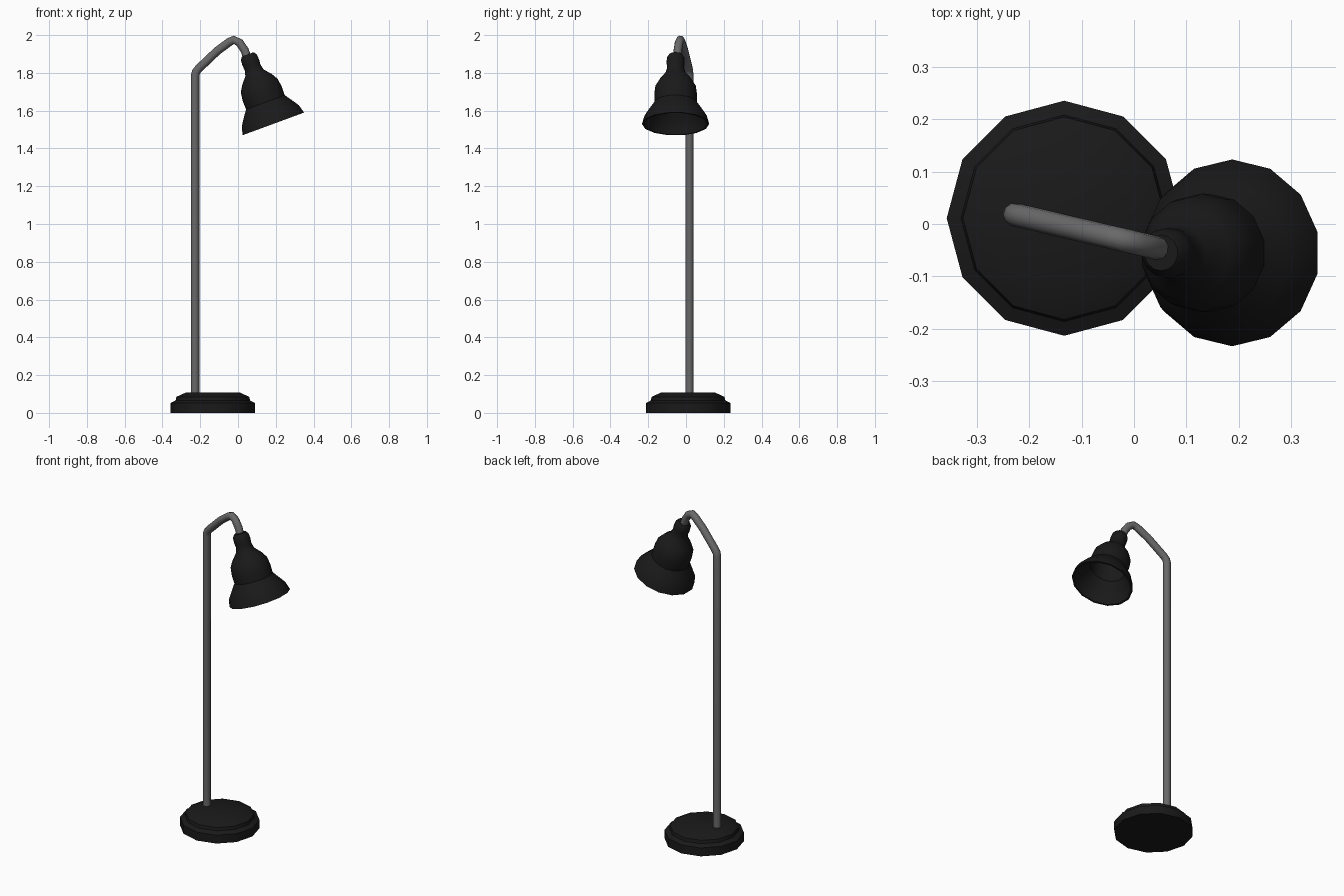
import bpy, bmesh, math
from mathutils import Matrix, Vector

if "Cube" in bpy.data.objects:
    bpy.data.objects.remove(bpy.data.objects["Cube"])


def material(name, value):
    m = bpy.data.materials.new(name)
    m.diffuse_color = (value, value, value, 1)
    m.use_nodes = True
    m.node_tree.nodes["Principled BSDF"].inputs["Base Color"].default_value = m.diffuse_color
    return m


black = material("black_enamel", 0.01)
metal = material("grey_metal", 0.14)


def finish(ob, mat, angle):
    ob.data.materials.clear()
    ob.data.materials.append(mat)
    bpy.ops.object.select_all(action='DESELECT')
    ob.select_set(True)
    bpy.context.view_layer.objects.active = ob
    bpy.ops.object.shade_smooth_by_angle(angle=math.radians(angle))


def lathe(name, profile, sides, matrix, mat, start=math.pi / 2):
    """Revolve (radius, height) points; both ends are closed."""
    bm = bmesh.new()
    rings = []
    for r, z in profile:
        rings.append([bm.verts.new((r * math.cos(start + 2 * math.pi * i / sides),
                                    r * math.sin(start + 2 * math.pi * i / sides), z))
                      for i in range(sides)])
    for a, b in zip(rings, rings[1:]):
        for i in range(sides):
            j = (i + 1) % sides
            bm.faces.new((a[i], a[j], b[j], b[i]))
    bm.faces.new(rings[0])
    bm.faces.new(rings[-1])
    bmesh.ops.recalc_face_normals(bm, faces=bm.faces)
    me = bpy.data.meshes.new(name)
    bm.to_mesh(me)
    bm.free()
    ob = bpy.data.objects.new(name, me)
    ob.matrix_world = matrix
    bpy.context.collection.objects.link(ob)
    finish(ob, mat, 35)
    return ob


# Stepped twelve-sided foot
lathe("base", [(0.224, 0), (0.224, 0.052), (0.197, 0.066), (0.193, 0.085), (0.14, 0.109)],
      12, Matrix.Translation((-0.133, 0.011, 0)), black)

# Upright and bent arm as one swept tube
path = [(-0.227, 0.09), (-0.227, 1.785), (-0.222, 1.805), (-0.208, 1.823), (-0.109, 1.917),
        (-0.045, 1.964), (-0.022, 1.975), (0.008, 1.96), (0.034, 1.922), (0.05, 1.88),
        (0.06, 1.86)]
cu = bpy.data.curves.new("pole_and_arm", 'CURVE')
cu.dimensions = '3D'
cu.bevel_depth = 0.0225
cu.bevel_resolution = 3
cu.use_fill_caps = True
sp = cu.splines.new('POLY')
sp.points.add(len(path) - 1)
for p, (x, z) in zip(sp.points, path):
    p.co = (x, 0.018 - 0.235 * (x + 0.227), z, 1)
pole = bpy.data.objects.new("pole_and_arm", cu)
bpy.context.collection.objects.link(pole)
bpy.context.view_layer.objects.active = pole
pole.select_set(True)
bpy.ops.object.convert(target='MESH')
finish(bpy.context.view_layer.objects.active, metal, 50)

# Bell-shaped shade: outer wall from neck to rim, then inner wall back up
outer = [(0.034, 0.392), (0.046, 0.375), (0.048, 0.345), (0.045, 0.318), (0.053, 0.288),
         (0.086, 0.25), (0.107, 0.215), (0.113, 0.168), (0.112, 0.122), (0.142, 0.08),
         (0.165, 0.046), (0.178, 0.0)]
inner = [(r - 0.01, z - 0.004 if z else 0.0) for r, z in reversed(outer[5:])]
tilt = Matrix.Translation((0.187, -0.055, 1.53)) @ Matrix.Rotation(math.radians(-20.2), 4, 'Y')
lathe("lamp_shade", outer + inner, 14, tilt, black)
